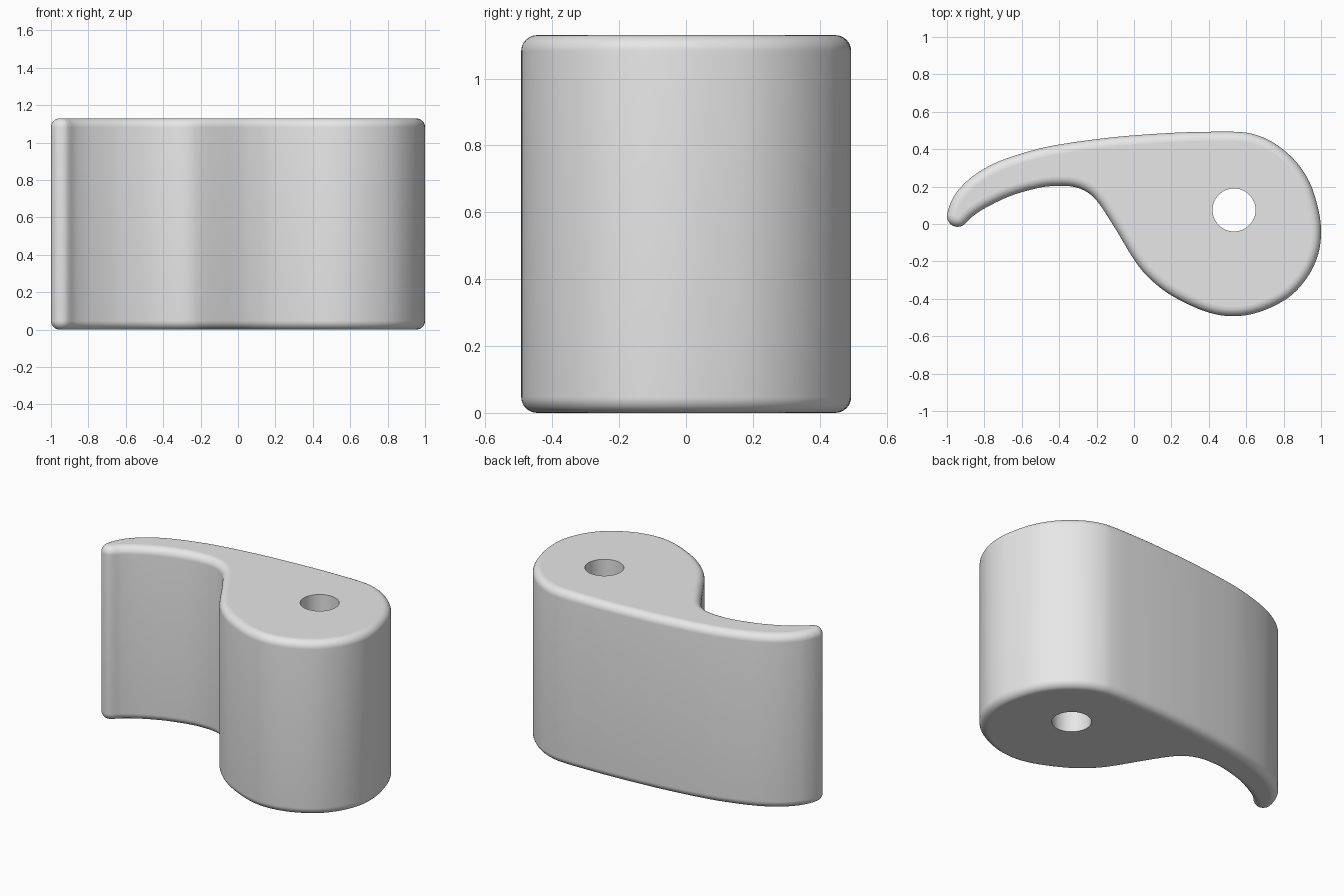
import bpy
import bmesh
from math import sin, cos, pi, radians
from mathutils import Vector

cube = bpy.data.objects.get("Cube")
if cube:
    bpy.data.objects.remove(cube, do_unlink=True)

HEIGHT, FILLET, STEPS = 1.13, 0.048, 8


def circle_points(cx, cy, radius, start, end, count):
    """Points along an arc, angles in degrees."""
    angles = [radians(start + (end - start) * i / (count - 1)) for i in range(count)]
    return [Vector((cx + radius * cos(a), cy + radius * sin(a))) for a in angles]


def smooth_loop(points, steps):
    """Closed Catmull-Rom spline through the points."""
    out, n = [], len(points)
    for i in range(n):
        a, b, c, d = (points[(i + k) % n] for k in (-1, 0, 1, 2))
        for s in range(steps):
            t = s / steps
            out.append(0.5 * (2 * b + (c - a) * t + (2 * a - 5 * b + 4 * c - d) * t ** 2
                              + (3 * b - a - 3 * c + d) * t ** 3))
    return out


# Outline, counter-clockwise: rounded tip, hollow underside, round head, long back
tip = circle_points(-0.943, 0.042, 0.057, 165, 315, 7)
hollow = [(-0.86, 0.043), (-0.78, 0.094), (-0.65, 0.154), (-0.5, 0.195), (-0.4, 0.204),
          (-0.32, 0.198), (-0.25, 0.17), (-0.19, 0.113), (-0.1, -0.025)]
head = [(0.0, -0.19), (0.08, -0.288), (0.2, -0.382), (0.38, -0.467), (0.53, -0.493),
        (0.68, -0.467), (0.83, -0.39), (0.93, -0.28), (0.985, -0.16), (1.0, -0.04),
        (0.985, 0.08), (0.94, 0.22), (0.86, 0.34), (0.75, 0.432), (0.64, 0.48), (0.54, 0.493)]
back = [(0.4, 0.493), (0.2, 0.487), (-0.1, 0.465), (-0.4, 0.425), (-0.58, 0.383),
        (-0.74, 0.327), (-0.86, 0.257), (-0.94, 0.18), (-0.98, 0.115)]
outline = smooth_loop(tip + [Vector(p) for p in hollow + head + back], 6)
n = len(outline)
inward = []
for i in range(n):
    d = (outline[(i + 1) % n] - outline[i - 1]).normalized()
    inward.append(Vector((-d.y, d.x)))

# Rounded edge profile: (inset, height) from the bottom face to the top face
quarter = [(FILLET * (1 - sin(a)), FILLET * (1 - cos(a)))
           for a in (pi / 2 * i / STEPS for i in range(STEPS + 1))]
profile = quarter + [(inset, HEIGHT - z) for inset, z in reversed(quarter)]

bm = bmesh.new()


def add_ring(points, z):
    return [bm.verts.new((p.x, p.y, z)) for p in points]


def bridge(low, high, flip=False):
    for i in range(len(low)):
        j = (i + 1) % len(low)
        quad = (low[i], low[j], high[j], high[i])
        bm.faces.new(quad[::-1] if flip else quad)


# Outer wall with rounded rims
rings = [add_ring([p + m * inset for p, m in zip(outline, inward)], z) for inset, z in profile]
for low, high in zip(rings, rings[1:]):
    bridge(low, high)

# Round through hole
hole = circle_points(0.535, 0.075, 0.115, 0, 360, 65)[:-1]
hole_rings = [add_ring(hole, z) for z in (0, HEIGHT)]
bridge(*hole_rings, flip=True)

# Flat caps between the rim and the hole
caps = []
for rim, bore, up in ((rings[0], hole_rings[0], -1), (rings[-1], hole_rings[1], 1)):
    edges = [bm.edges.get((loop[i - 1], loop[i])) for loop in (rim, bore)
             for i in range(len(loop))]
    filled = bmesh.ops.triangle_fill(bm, use_beauty=True, edges=edges, normal=(0, 0, up))
    faces = [f for f in filled["geom"] if isinstance(f, bmesh.types.BMFace)]
    for f in faces:
        f.normal_update()
        if f.normal.z * up < 0:
            f.normal_flip()
    caps += faces

mesh = bpy.data.meshes.new("curved_lever")
bm.to_mesh(mesh)
bm.free()
lever = bpy.data.objects.new("curved_lever", mesh)
bpy.context.collection.objects.link(lever)

# Single grey material
grey = bpy.data.materials.new("light_grey")
grey.use_nodes = True
grey.diffuse_color = (0.8, 0.8, 0.8, 1)
grey.node_tree.nodes["Principled BSDF"].inputs["Base Color"].default_value = (0.8, 0.8, 0.8, 1)
mesh.materials.append(grey)

# Smooth walls, flat caps
bpy.ops.object.select_all(action='DESELECT')
lever.select_set(True)
bpy.context.view_layer.objects.active = lever
bpy.ops.object.shade_smooth_by_angle(angle=radians(35))
for poly in mesh.polygons:
    if abs(poly.normal.z) > 0.9999:
        poly.use_smooth = False
